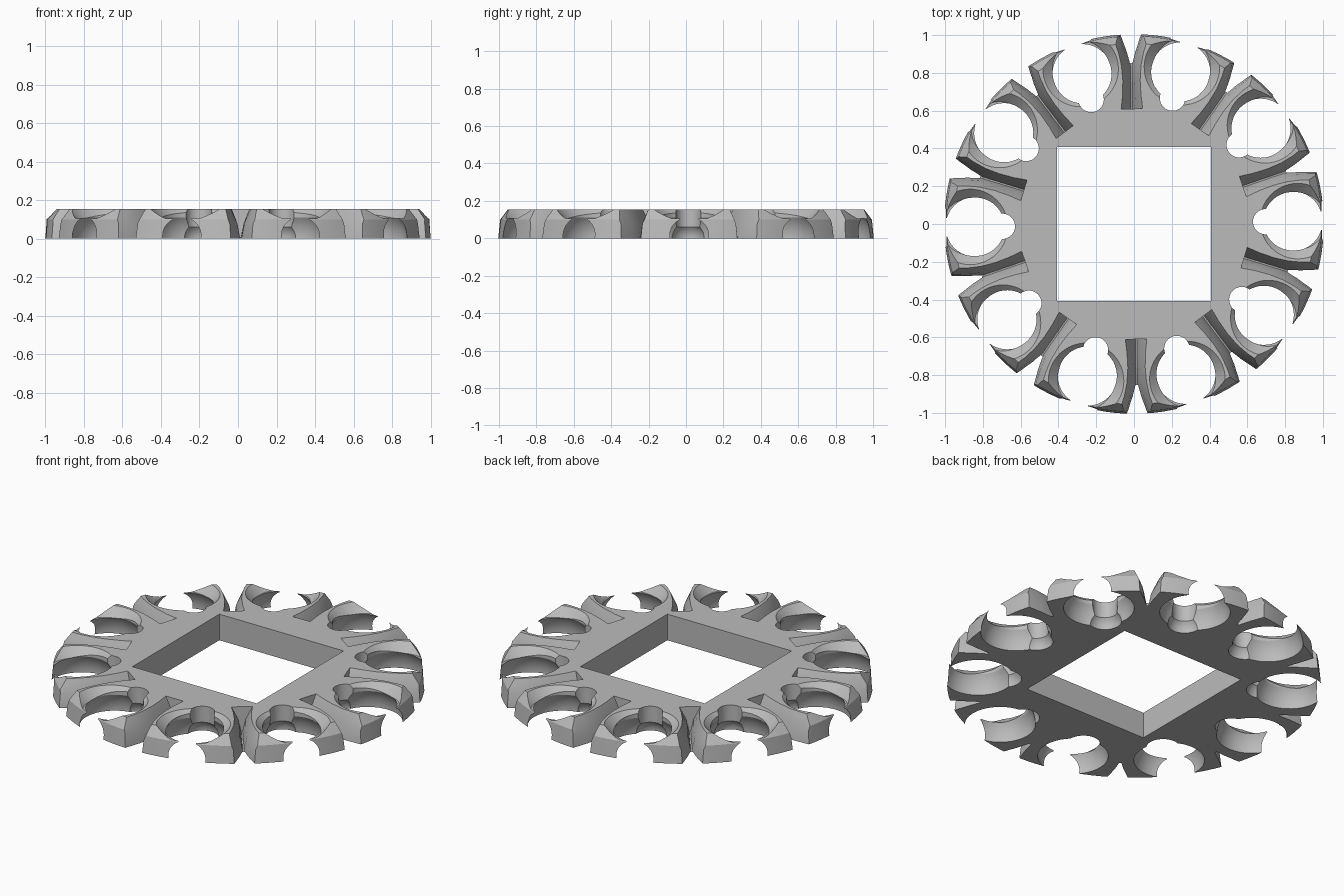
import bpy, bmesh, math
from mathutils import Matrix, Vector

if "Cube" in bpy.data.objects:
    bpy.data.objects.remove(bpy.data.objects["Cube"])

COUNT, TURN, HEIGHT = 10, math.radians(1), 0.155
HOLE = 0.408

grey = bpy.data.materials.new("plain grey")
grey.use_nodes = True
grey.diffuse_color = (0.5, 0.5, 0.5, 1)
grey.node_tree.nodes["Principled BSDF"].inputs["Base Color"].default_value = (0.5, 0.5, 0.5, 1)


def loft(bm, rings):
    """Skin a list of point rings into a closed solid."""
    rows = [[bm.verts.new(p) for p in ring] for ring in rings]
    n = len(rows[0])
    for a, b in zip(rows, rows[1:]):
        for i in range(n):
            j = (i + 1) % n
            bm.faces.new((a[i], a[j], b[j], b[i]))
    bm.faces.new(rows[0][::-1])
    bm.faces.new(rows[-1])


def lathe(bm, profile, x=0, sides=48):
    """Solid of revolution about a vertical axis at x."""
    loft(bm, [[(x + r * math.cos(2 * math.pi * i / sides),
                r * math.sin(2 * math.pi * i / sides), z) for i in range(sides)]
              for r, z in profile])


def dome(radius, top, steps=8):
    """Sphere profile from just under the floor up to a given height."""
    heights = [-0.02 + (top + 0.02) * i / steps for i in range(steps + 1)]
    return [(math.sqrt(radius ** 2 - z * z), z) for z in heights]


def make(name, bm):
    bmesh.ops.recalc_face_normals(bm, faces=bm.faces)
    mesh = bpy.data.meshes.new(name)
    bm.to_mesh(mesh)
    bm.free()
    ob = bpy.data.objects.new(name, mesh)
    bpy.context.collection.objects.link(ob)
    mesh.materials.append(grey)
    return ob


def around(bm, offset):
    """Repeat the solid in bm around the ring."""
    source = bm.verts[:] + bm.edges[:] + bm.faces[:]
    for k in range(1, COUNT):
        copy = bmesh.ops.duplicate(bm, geom=source)["geom"]
        verts = [g for g in copy if isinstance(g, bmesh.types.BMVert)]
        bmesh.ops.rotate(bm, verts=verts, matrix=Matrix.Rotation(2 * math.pi * k / COUNT, 3, "Z"))
    bmesh.ops.rotate(bm, verts=bm.verts, matrix=Matrix.Rotation(TURN + offset, 3, "Z"))


def cut(target, cutter):
    mod = target.modifiers.new("cut", "BOOLEAN")
    mod.operation, mod.solver, mod.object = "DIFFERENCE", "EXACT", cutter
    bpy.context.view_layer.objects.active = target
    bpy.ops.object.modifier_apply(modifier=mod.name)
    bpy.data.objects.remove(cutter)


# Disc with a sloped upper rim
bm = bmesh.new()
lathe(bm, [(1.005, 0), (0.995, 0.1), (0.955, HEIGHT)], sides=120)
ring = make("socket_ring", bm)

# Square hole through the middle
bm = bmesh.new()
bmesh.ops.create_cube(bm, size=2 * HOLE)
cut(ring, make("square_cutter", bm))

# Round sockets: undercut bowl, flared mouth, and a small bite at the back
sockets = {
    "bowl": (dome(0.19, 0.11) + [(0.155, 0.2)], 0.84),
    "mouth": ([(0.15, 0.105), (0.2, HEIGHT), (0.245, 0.2)], 0.868),
    "back_pocket": (dome(0.09, 0.06) + [(0.067, 0.06 + 0.02), (0.067, 0.2)], 0.697),
}
for name, (profile, x) in sockets.items():
    bm = bmesh.new()
    lathe(bm, profile, x)
    around(bm, 0)
    cut(ring, make(name + "_cutter", bm))

# Curved V notches that split neighbouring prongs: radius, half width, floor
bm = bmesh.new()
sections = []
for r, w, floor in [(0.61, 0.057, 0.008), (0.68, 0.049, 0.008), (0.76, 0.046, 0.008),
                    (0.84, 0.052, 0.004), (0.91, 0.067, -0.02), (0.97, 0.087, -0.05),
                    (1.05, 0.122, -0.1)]:
    low = 0.004 + max(0, r - 0.86) * 0.3
    half = [(low, floor), (low + 0.3 * (w - low), 0.08), (w, HEIGHT), (1.6 * w, 0.2)]
    sections.append([(r, y, z) for y, z in half] + [(r, -y, z) for y, z in reversed(half)])
loft(bm, sections)
around(bm, math.pi / COUNT)
cut(ring, make("notch_cutter", bm))

# Smooth curved walls, crisp edges
bpy.ops.object.select_all(action="DESELECT")
ring.select_set(True)
bpy.context.view_layer.objects.active = ring
bpy.ops.object.shade_smooth_by_angle(angle=math.radians(25))
